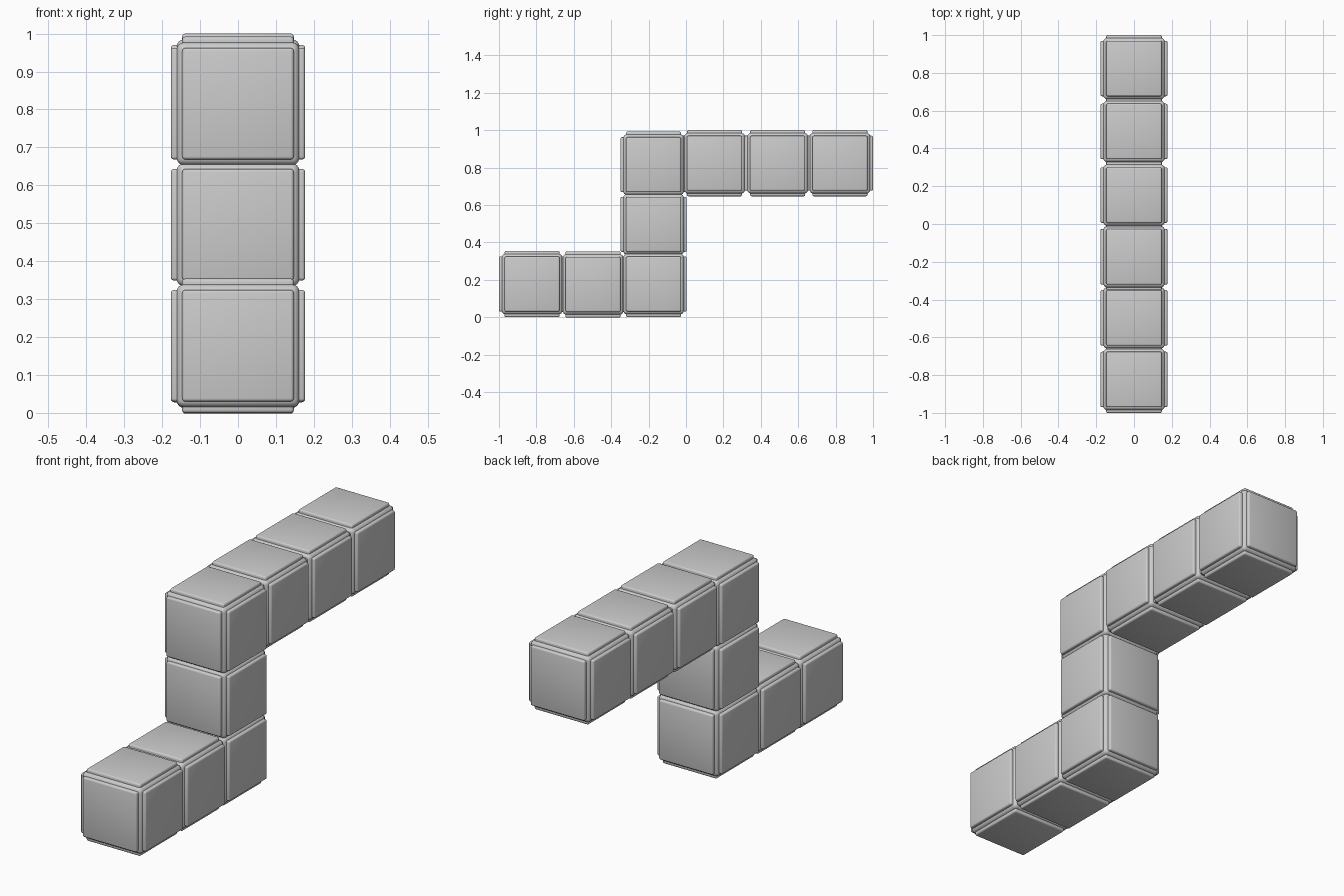
import bpy, bmesh
from mathutils import Matrix, Vector

if "Cube" in bpy.data.objects:
    bpy.data.objects.remove(bpy.data.objects["Cube"])

BODY = 0.162      # half size of the block core
OUTER = 0.177     # half size out to the raised face panels
PANEL = 0.147     # half width of a face panel


def rounded_box(bm, centre, half, bevel, segments):
    """Add a box with rounded edges to the mesh."""
    mat = Matrix.Translation(centre) @ Matrix.Diagonal((*[2 * h for h in half], 1))
    verts = bmesh.ops.create_cube(bm, size=1, matrix=mat)["verts"]
    edges = list({e for v in verts for e in v.link_edges})
    bmesh.ops.bevel(bm, geom=edges, offset=bevel, segments=segments,
                    profile=0.5, affect='EDGES')


def block(name, y, z):
    bm = bmesh.new()
    # rounded core
    rounded_box(bm, Vector((0, 0, 0)), (BODY,) * 3, 0.02, 4)
    # raised panel on each of the six faces
    depth = 0.02
    for axis in range(3):
        for sign in (-1, 1):
            centre = Vector((0, 0, 0))
            centre[axis] = sign * (OUTER - depth)
            half = [PANEL] * 3
            half[axis] = depth
            rounded_box(bm, centre, half, 0.008, 3)
    mesh = bpy.data.meshes.new(name)
    bm.to_mesh(mesh)
    bm.free()
    ob = bpy.data.objects.new(name, mesh)
    ob.location = (0, y, z)
    bpy.context.collection.objects.link(ob)
    return ob


# lower arm, riser and upper arm of the zigzag
lower = [(-0.823, 0.177), (-0.497, 0.175), (-0.173, 0.177)]
riser = [(-0.173, 0.496)]
upper = [(-0.174, 0.815), (0.153, 0.823), (0.490, 0.823), (0.823, 0.823)]

blocks = []
for part, cells in (("lower_block", lower), ("riser_block", riser), ("upper_block", upper)):
    for i, (y, z) in enumerate(cells):
        blocks.append(block(f"{part}_{i + 1}", y, z))

for ob in blocks:
    ob.select_set(True)
bpy.context.view_layer.objects.active = blocks[0]
bpy.ops.object.shade_smooth_by_angle(angle=0.6)
